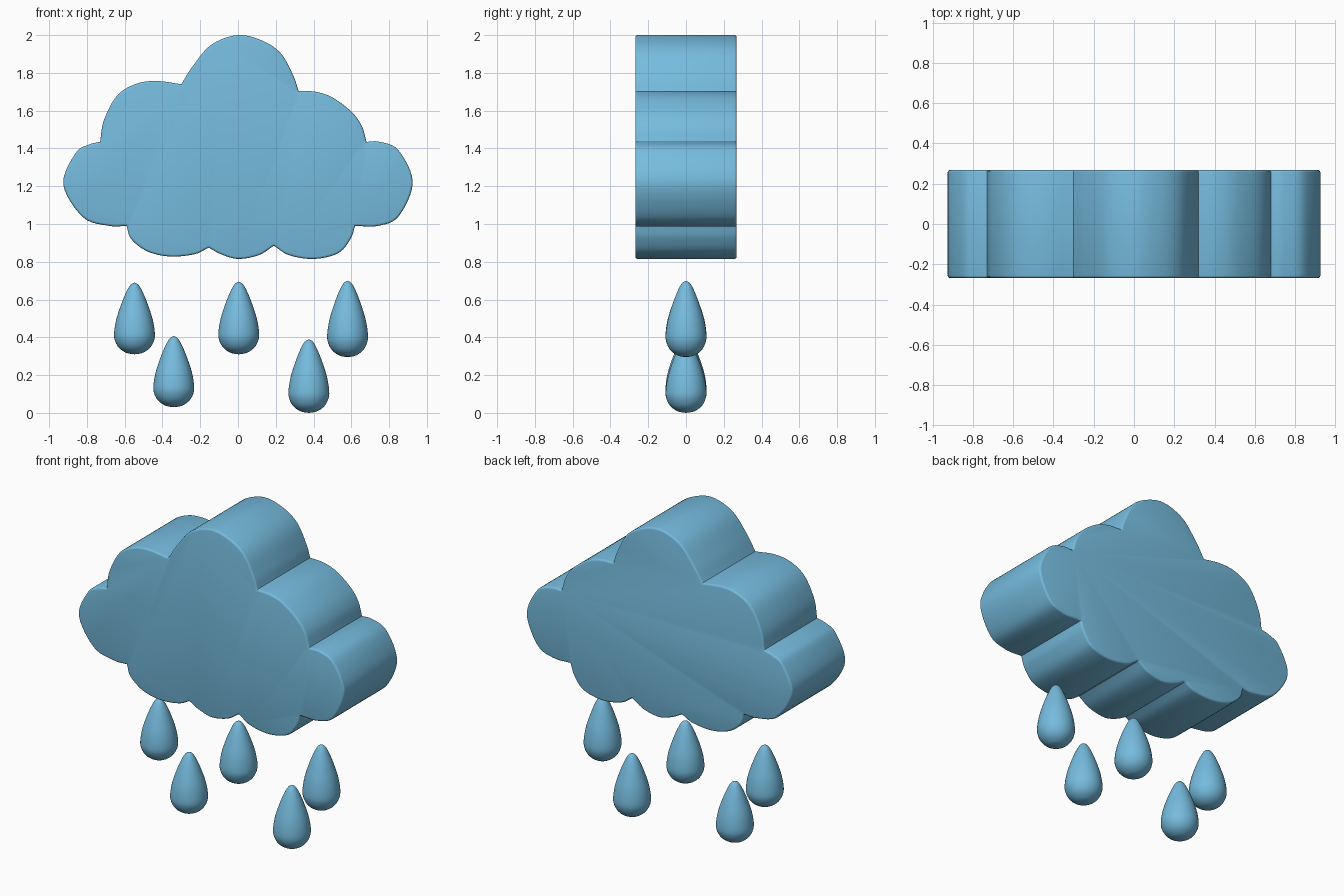
import bpy, bmesh, math
from mathutils import Vector

if "Cube" in bpy.data.objects:
    bpy.data.objects.remove(bpy.data.objects["Cube"])

blue = bpy.data.materials.new("sky_blue")
blue.diffuse_color = (0.18, 0.50, 0.73, 1)
blue.use_nodes = True
blue.node_tree.nodes["Principled BSDF"].inputs["Base Color"].default_value = blue.diffuse_color


def finish(bm, name, angle):
    bmesh.ops.recalc_face_normals(bm, faces=bm.faces[:])
    mesh = bpy.data.meshes.new(name)
    bm.to_mesh(mesh)
    bm.free()
    mesh.materials.append(blue)
    for p in mesh.polygons:
        p.use_smooth = len(p.vertices) < 20      # large caps stay flat
    mesh.set_sharp_from_angle(angle=math.radians(angle))
    obj = bpy.data.objects.new(name, mesh)
    bpy.context.collection.objects.link(obj)
    return obj


def spline(pts, steps):
    """Smooth curve through the points, leaving out the last one."""
    p = [Vector(q) for q in pts]
    p = [2 * p[0] - p[1]] + p + [2 * p[-1] - p[-2]]
    out = []
    for a, b, c, d in zip(p, p[1:], p[2:], p[3:]):
        for i in range(steps):
            t = i / steps
            out.append(0.5 * (2 * b + (c - a) * t + (2 * a - 5 * b + 4 * c - d) * t * t
                              + (3 * b - a - 3 * c + d) * t ** 3))
    return out


# Cloud outline: one list per puff, each starting at a crease (clockwise)
puffs = [
    [(-0.30, 1.74), (-0.24, 1.835), (-0.14, 1.95), (0, 2.0), (0.13, 1.97), (0.23, 1.90), (0.295, 1.78)],
    [(0.32, 1.705), (0.41, 1.70), (0.50, 1.67), (0.60, 1.595), (0.655, 1.52)],
    [(0.68, 1.435), (0.75, 1.435), (0.85, 1.39), (0.925, 1.22), (0.85, 1.04), (0.74, 0.99)],
    [(0.62, 0.99), (0.595, 0.92), (0.53, 0.845), (0.40, 0.815), (0.27, 0.835)],
    [(0.19, 0.885), (0.11, 0.835), (0, 0.815), (-0.09, 0.84)],
    [(-0.155, 0.875), (-0.23, 0.84), (-0.36, 0.828), (-0.48, 0.855), (-0.565, 0.92)],
    [(-0.59, 0.99), (-0.68, 0.99), (-0.82, 1.035), (-0.925, 1.21), (-0.86, 1.375), (-0.79, 1.42)],
    [(-0.73, 1.435), (-0.71, 1.55), (-0.64, 1.68), (-0.54, 1.742), (-0.43, 1.757)],
]
outline = []
for i, puff in enumerate(puffs):
    outline += spline(puff + [puffs[(i + 1) % len(puffs)][0]], 6)

# Cloud: extruded outline with softened front and back rims
DEPTH = 0.268
bm = bmesh.new()
face = bm.faces.new([bm.verts.new((p.x, -DEPTH, p.y)) for p in outline])
ext = bmesh.ops.extrude_face_region(bm, geom=[face], use_keep_orig=True)
back = [v for v in ext["geom"] if isinstance(v, bmesh.types.BMVert)]
bmesh.ops.translate(bm, verts=back, vec=(0, 2 * DEPTH, 0))
rims = [e for e in bm.edges if abs(e.verts[0].co.y - e.verts[1].co.y) < 1e-5]
bmesh.ops.bevel(bm, geom=rims, offset=0.012, segments=3, profile=0.5, affect='EDGES')
finish(bm, "cloud", 40)

# Raindrops: lathed teardrop, profile is (radius, height from 0 to 1)
profile = [(0, 0), (0.042, 0.02), (0.08, 0.085), (0.102, 0.18), (0.108, 0.29), (0.096, 0.49),
           (0.07, 0.70), (0.045, 0.86), (0.022, 0.965), (0, 1)]
curve = spline(profile, 4) + [Vector(profile[-1])]
SIDES = 40


def raindrop(name, x, z0, z1):
    bm = bmesh.new()
    rings = []
    for p in curve[1:-1]:
        rings.append([bm.verts.new((x + p.x * math.cos(2 * math.pi * k / SIDES),
                                    p.x * math.sin(2 * math.pi * k / SIDES),
                                    z0 + (z1 - z0) * max(p.y, 0))) for k in range(SIDES)])
    low, high = bm.verts.new((x, 0, z0)), bm.verts.new((x, 0, z1))
    for k in range(SIDES):
        n = (k + 1) % SIDES
        bm.faces.new((low, rings[0][n], rings[0][k]))
        bm.faces.new((high, rings[-1][k], rings[-1][n]))
        for a, b in zip(rings, rings[1:]):
            bm.faces.new((a[k], a[n], b[n], b[k]))
    finish(bm, name, 60)


drops = [(-0.548, 0.31, 0.69), (-0.34, 0.03, 0.407), (0.004, 0.31, 0.695),
         (0.375, 0.0, 0.39), (0.58, 0.295, 0.70)]
for i, (x, z0, z1) in enumerate(drops):
    raindrop(f"raindrop_{i + 1}", x, z0, z1)
